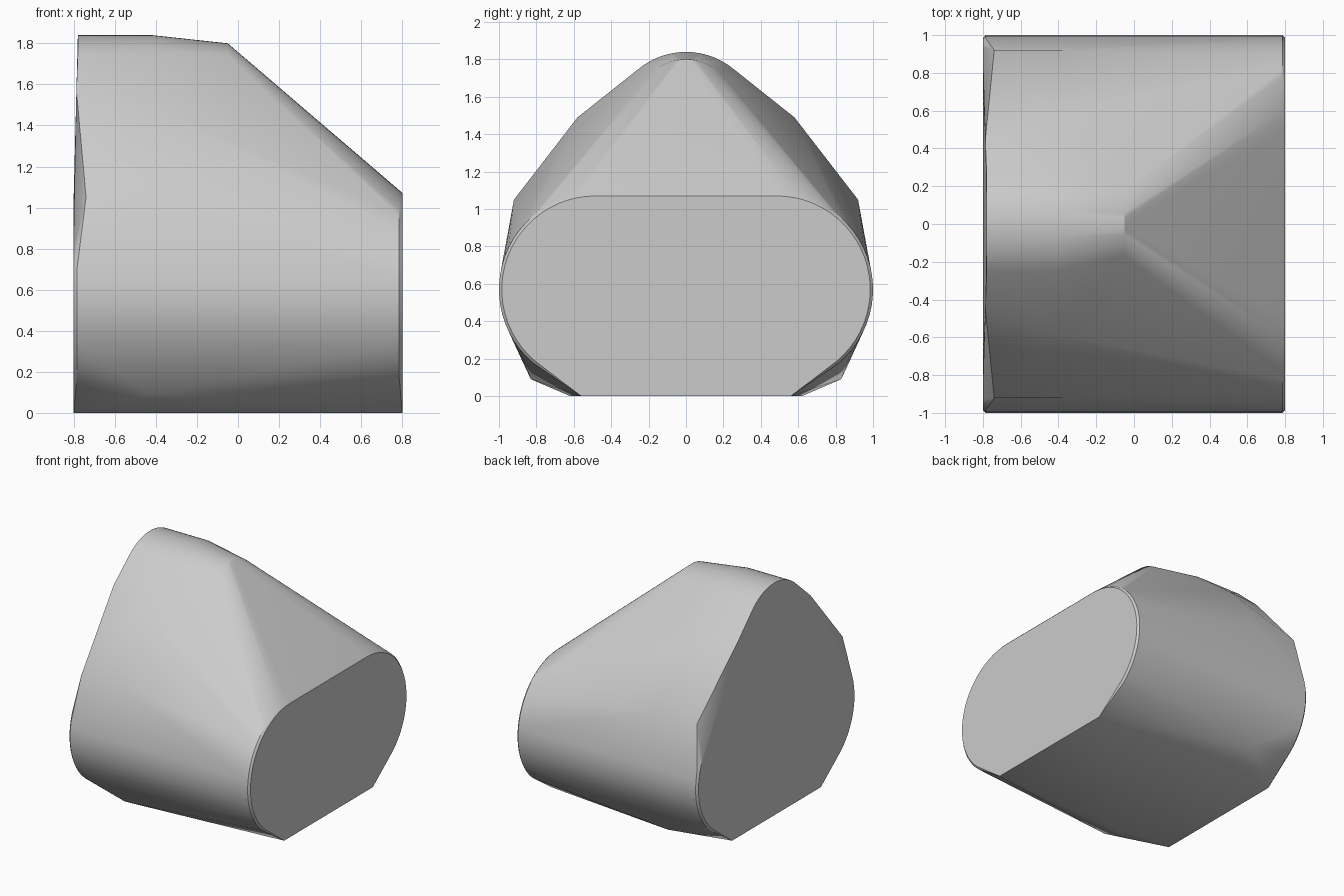
import bpy
import bmesh
from math import sin, cos, radians

cube = bpy.data.objects.get("Cube")
if cube:
    bpy.data.objects.remove(cube)

grey = bpy.data.materials.new("light_grey")
grey.use_nodes = True
grey.diffuse_color = (0.6, 0.6, 0.6, 1)
grey.node_tree.nodes["Principled BSDF"].inputs["Base Color"].default_value = (0.6, 0.6, 0.6, 1)


def arc(x, cy, cz, r, start, end, steps):
    """Points on an arc in the plane of constant x, angles from +y."""
    angles = [radians(start + (end - start) * i / steps) for i in range(steps + 1)]
    return [(x, cy + r * cos(a), cz + r * sin(a)) for a in angles]


# Half of the outline points, all on the +y side
half = []

# Rounded ends with a thin chamfer and a flat foot
for side in (-1, 1):
    half += arc(side * 0.8, 0.485, 0.57, 0.5, -50, 90, 24)
    half += arc(side * 0.785, 0.485, 0.57, 0.515, -50, 90, 24)
    half.append((side * 0.8, 0.56, 0))

# Rounded ridge, narrowing towards the slope
half += arc(-0.78, 0, 1.44, 0.4, 50, 90, 8)
half += arc(-0.42, 0, 1.44, 0.4, 50, 90, 8)
half += arc(-0.05, 0, 1.53, 0.27, 39, 90, 8)

# Shoulder, flank and lower corners
half += [(-0.787, 0.45, 1.57), (-0.42, 0.58, 1.49),
         (-0.74, 0.92, 1.05), (-0.39, 0.92, 1.05),
         (-0.42, 0.83, 0.09), (-0.42, 0.62, 0)]

# Mirror the points and wrap them in one closed skin
bm = bmesh.new()
for x, y, z in half:
    for s in (-1, 1):
        bm.verts.new((x, s * y, z))
bmesh.ops.remove_doubles(bm, verts=bm.verts[:], dist=0.0005)
bmesh.ops.convex_hull(bm, input=bm.verts[:], use_existing_faces=False)
loose = [v for v in bm.verts if not v.link_faces]
bmesh.ops.delete(bm, geom=loose, context='VERTS')
bmesh.ops.dissolve_limit(bm, angle_limit=radians(0.3), verts=bm.verts[:], edges=bm.edges[:])
bmesh.ops.recalc_face_normals(bm, faces=bm.faces[:])

mesh = bpy.data.meshes.new("body")
bm.to_mesh(mesh)
bm.free()
mesh.materials.append(grey)
body = bpy.data.objects.new("body", mesh)
bpy.context.collection.objects.link(body)

bpy.ops.object.select_all(action='DESELECT')
body.select_set(True)
bpy.context.view_layer.objects.active = body
bpy.ops.object.shade_smooth_by_angle(angle=radians(30))
